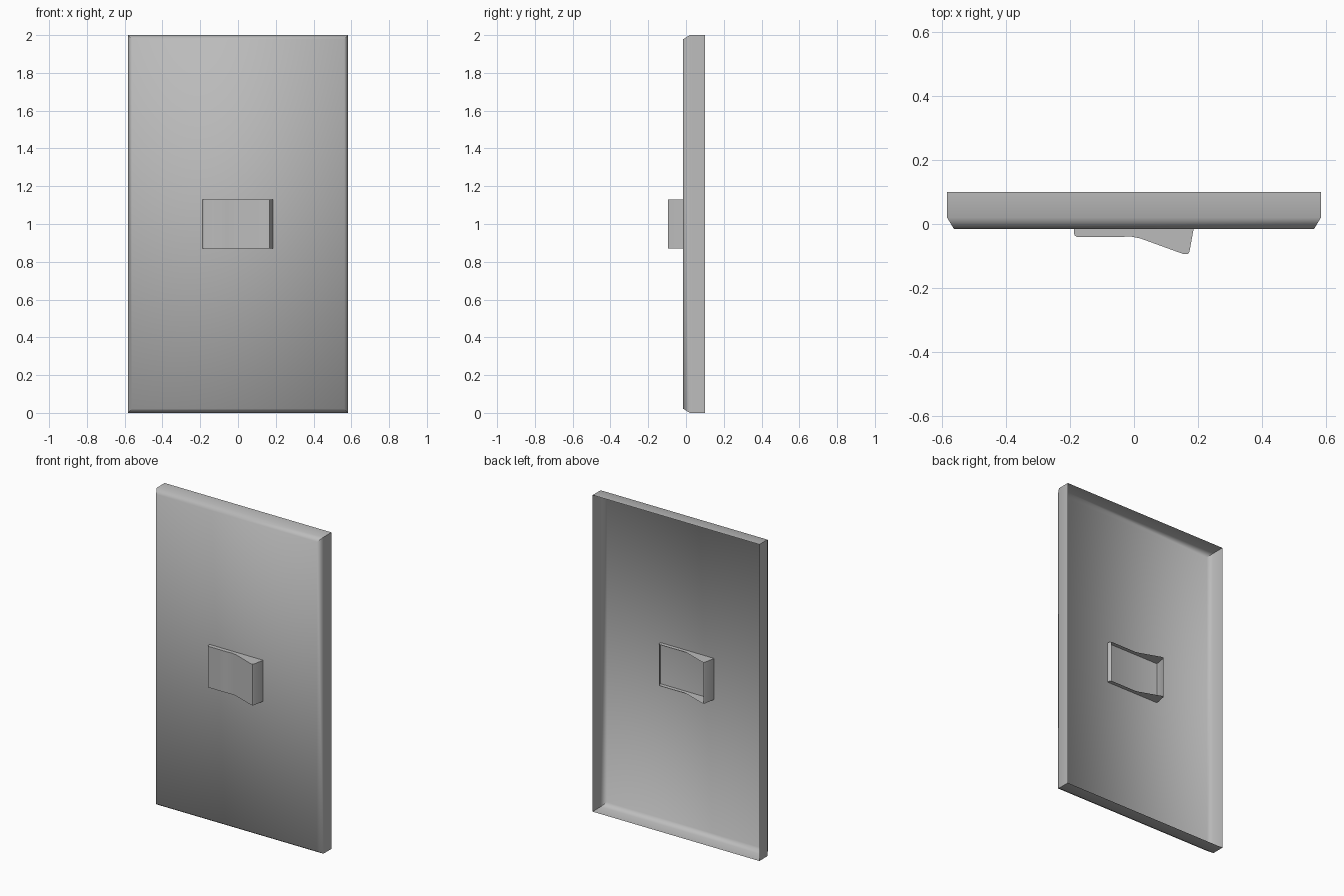
import bpy, bmesh, math
from mathutils import Vector

cube = bpy.data.objects.get("Cube")
if cube:
    bpy.data.objects.remove(cube, do_unlink=True)

grey = bpy.data.materials.new("plain grey")
grey.use_nodes = True
grey.diffuse_color = (0.5, 0.5, 0.5, 1)
grey.node_tree.nodes["Principled BSDF"].inputs["Base Color"].default_value = (0.5, 0.5, 0.5, 1)

FACE_Y = -0.015     # front plane of the plate
MID_Z = 1.0


def finish(bm, name, angle):
    """Turn a bmesh into a smooth-shaded grey object."""
    mesh = bpy.data.meshes.new(name)
    bm.to_mesh(mesh)
    bm.free()
    mesh.materials.append(grey)
    obj = bpy.data.objects.new(name, mesh)
    bpy.context.collection.objects.link(obj)
    bpy.ops.object.select_all(action='DESELECT')
    obj.select_set(True)
    bpy.context.view_layer.objects.active = obj
    bpy.ops.object.shade_smooth_by_angle(angle=math.radians(angle))
    return obj


def bridge(bm, a, b):
    """Join two closed rings of vertices with quads."""
    for i in range(len(a)):
        j = (i + 1) % len(a)
        bm.faces.new((a[i], a[j], b[j], b[i]))


# Wall plate: an open-backed shell with a chamfered front
bm = bmesh.new()
rings = []
for hx, hz, y in ((0.583, 1.0, 0.1), (0.583, 1.0, 0.02), (0.562, 0.978, FACE_Y)):
    rings.append([bm.verts.new((sx * hx, y, MID_Z + sz * hz))
                  for sx, sz in ((-1, -1), (1, -1), (1, 1), (-1, 1))])
bridge(bm, rings[0], rings[1])
bridge(bm, rings[1], rings[2])
bm.faces.new(rings[2])
finish(bm, "wall_plate", 65)

# Rocker switch: x and depth of the rocking profile, left end proud in front
front = [(-0.188, 0), (-0.186, 0.02), (-0.178, 0.026), (-0.06, 0.026),
         (-0.01, 0.024), (0.02, 0.03), (0.155, 0.079), (0.168, 0.079),
         (0.173, 0.072), (0.186, 0)]


def rocker(name, turn):
    """Profiled box on the plate plane; turn -1 gives the half-turned rear."""
    bm = bmesh.new()
    low, high = [[bm.verts.new((turn * x, FACE_Y - turn * d, MID_Z + s * 0.13))
                  for x, d in front] for s in (-1, 1)]
    for i in range(len(front) - 1):
        # the rear housing keeps only its end walls, so it is open behind
        if turn > 0 or i < 2 or i >= len(front) - 3:
            bm.faces.new((low[i], low[i + 1], high[i + 1], high[i]))
    bm.faces.new(low[::-1])
    bm.faces.new(high)
    return finish(bm, name, 50)


rocker("rocker_switch", 1)
rocker("rocker_rear_housing", -1)
